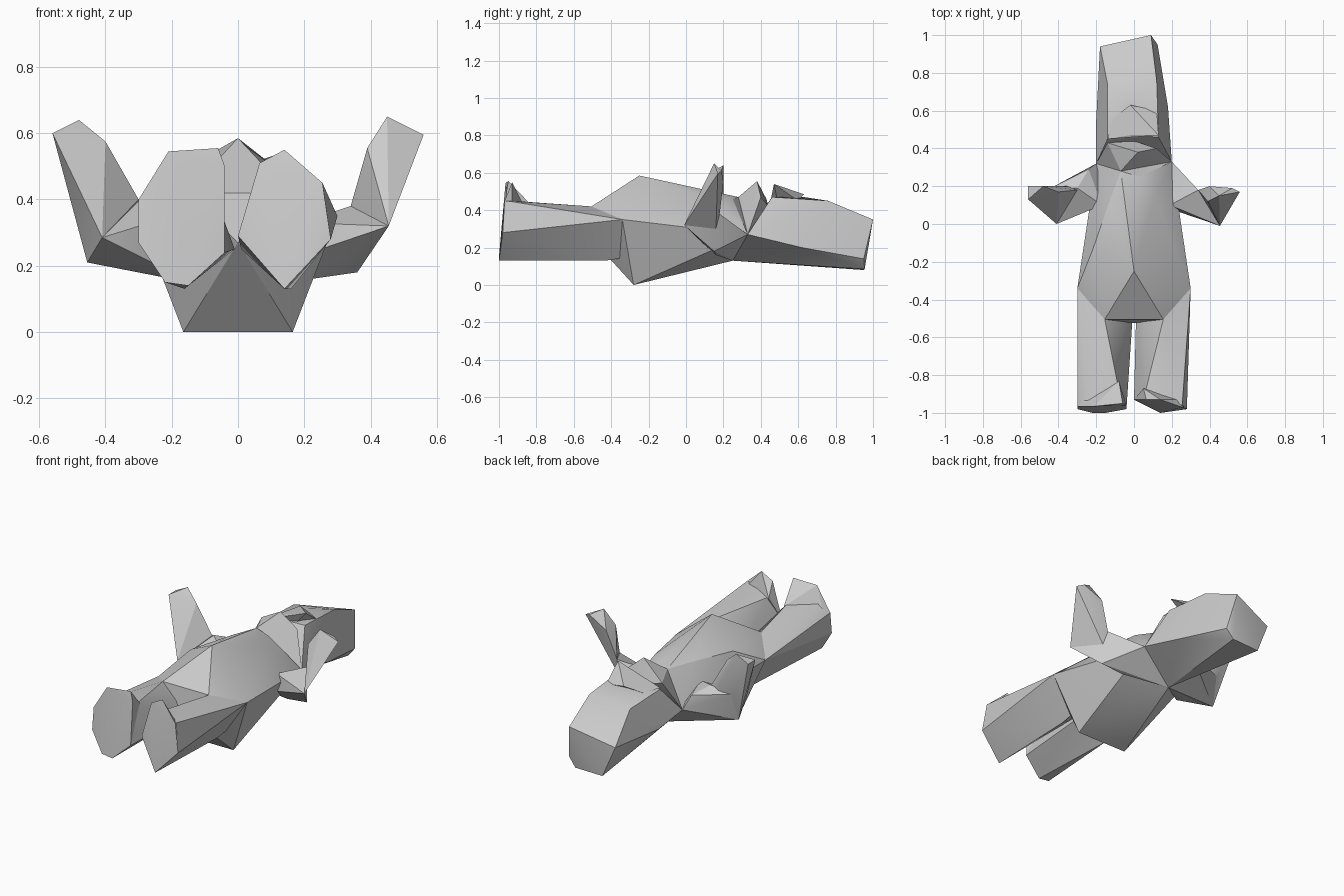
import bpy, bmesh, math

grey = bpy.data.materials.new("plain_grey")
grey.diffuse_color = (0.6, 0.6, 0.6, 1)


def faceted(name, points):
    """Low-poly solid wrapped tightly around a few corner points."""
    bm = bmesh.new()
    for p in points:
        bm.verts.new(p)
    bmesh.ops.convex_hull(bm, input=bm.verts)
    loose = [v for v in bm.verts if not v.link_faces]
    bmesh.ops.delete(bm, geom=loose, context='VERTS')
    bmesh.ops.recalc_face_normals(bm, faces=bm.faces)
    me = bpy.data.meshes.new(name)
    bm.to_mesh(me)
    bm.free()
    ob = bpy.data.objects.new(name, me)
    bpy.context.collection.objects.link(ob)
    me.materials.append(grey)
    bpy.ops.object.select_all(action='DESELECT')
    ob.select_set(True)
    bpy.context.view_layer.objects.active = ob
    bpy.ops.object.shade_smooth_by_angle(angle=math.radians(25))
    return ob


def both(*points):
    """Each point and its mirror image in x."""
    return [(s * x, y, z) for x, y, z in points for s in (-1, 1)]


nape = (-.04, .25, .13)            # back of the neck, shared by torso, head and arms
shoulder_r, shoulder_l = (.2, .33, .27), (-.2, .32, .27)

# Torso: pointed belly, keeled back, tapering to the neck
faceted("torso", [nape, shoulder_r, shoulder_l, (0, -.25, .585), (0, -.525, .27),
                  (-.07, .28, .47), (.03, .25, .46), (0, .12, .495),
                  (-.22, -.14, .46), (-.13, .12, .47), (.2, -.15, .41), (.11, .14, .46)] + both(
    (.165, -.28, 0), (.3, -.34, .35), (.155, -.505, .42), (.22, .08, .25)))

# Legs: from the hip to the flat sole, inner side sloping down
hip = [(.3, -.34, .35), (.155, -.505, .42), (.01, -.53, .25),
       (.16, -.43, .13), (.165, -.3, .15), (.05, -.4, .3)]
faceted("left_leg", [(-x, y, z) for x, y, z in hip] + [
    (-.30, -.98, .27), (-.30, -.96, .40), (-.24, -.94, .45), (-.08, -.88, .44),
    (-.04, -.98, .24), (-.15, -1, .14), (-.22, -1, .15)])
faceted("right_leg", hip + [
    (.28, -.98, .28), (.255, -.96, .45), (.15, -.93, .45), (.06, -.89, .43),
    (0, -.93, .29), (.14, -1, .13)])

# Feet: raised toes
faceted("left_foot", [
    (-.30, -.98, .27), (-.30, -.965, .40), (-.21, -.965, .545), (-.06, -.95, .555),
    (-.04, -.96, .5), (-.04, -.98, .24), (-.15, -1, .14), (-.22, -1, .15),
    (-.28, -.93, .40), (-.08, -.83, .43)])
faceted("right_foot", [
    (.28, -.98, .28), (.255, -.97, .45), (.14, -.93, .55), (.065, -.93, .51),
    (0, -.93, .29), (.14, -1, .13), (.25, -.93, .42), (.05, -.87, .43)])

# Head: long skull with a squared end, and a short snout on top
faceted("head", [
    nape, shoulder_r, shoulder_l, (-.14, .45, .43), (.13, .46, .47), (-.02, .47, .46),
    (-.02, .63, .47), (-.14, .74, .42), (.12, .76, .45), (-.18, .94, .27), (.09, 1, .35),
    (.125, .95, .14), (-.1, .95, .08), (.08, .955, .085), (-.2, .55, .24), (.18, .62, .2)])
faceted("snout", [
    (-.14, .45, .44), (.13, .47, .54), (-.02, .47, .49), (-.02, .63, .485),
    (-.11, .56, .44), (.12, .6, .45), (0, .5, .4)])

# Jaw: low wedge in front of the face
faceted("jaw", [
    (.02, .38, .555), (-.14, .43, .46), (.12, .4, .47), (-.07, .28, .47), shoulder_r,
    shoulder_l, (0, .44, .42)])

# Arms: spread to the elbow, then raised
faceted("right_upper_arm", [
    nape, shoulder_r, (.19, .1, .33), (.22, .07, .24), (.22, .16, .16), (.455, -.01, .32),
    (.36, .15, .18), (.34, .18, .38)])
faceted("right_forearm", [
    (.455, -.01, .32), (.34, .18, .38), (.36, .16, .3), (.39, .12, .555), (.4, .2, .55),
    (.45, .15, .65), (.52, .19, .61), (.56, .17, .595)])
faceted("left_upper_arm", [
    nape, shoulder_l, (-.17, .1, .36), (-.24, .08, .2), (-.25, .17, .17), (-.455, .14, .21),
    (-.41, 0, .285), (-.3, .19, .4), (-.24, .29, .36), (-.45, .185, .38)])
faceted("left_forearm", [
    (-.455, .14, .21), (-.41, 0, .285), (-.3, .18, .4), (-.31, .2, .3), (-.45, .19, .38),
    (-.56, .13, .6), (-.56, .2, .6), (-.48, .2, .64), (-.4, .17, .575)])
